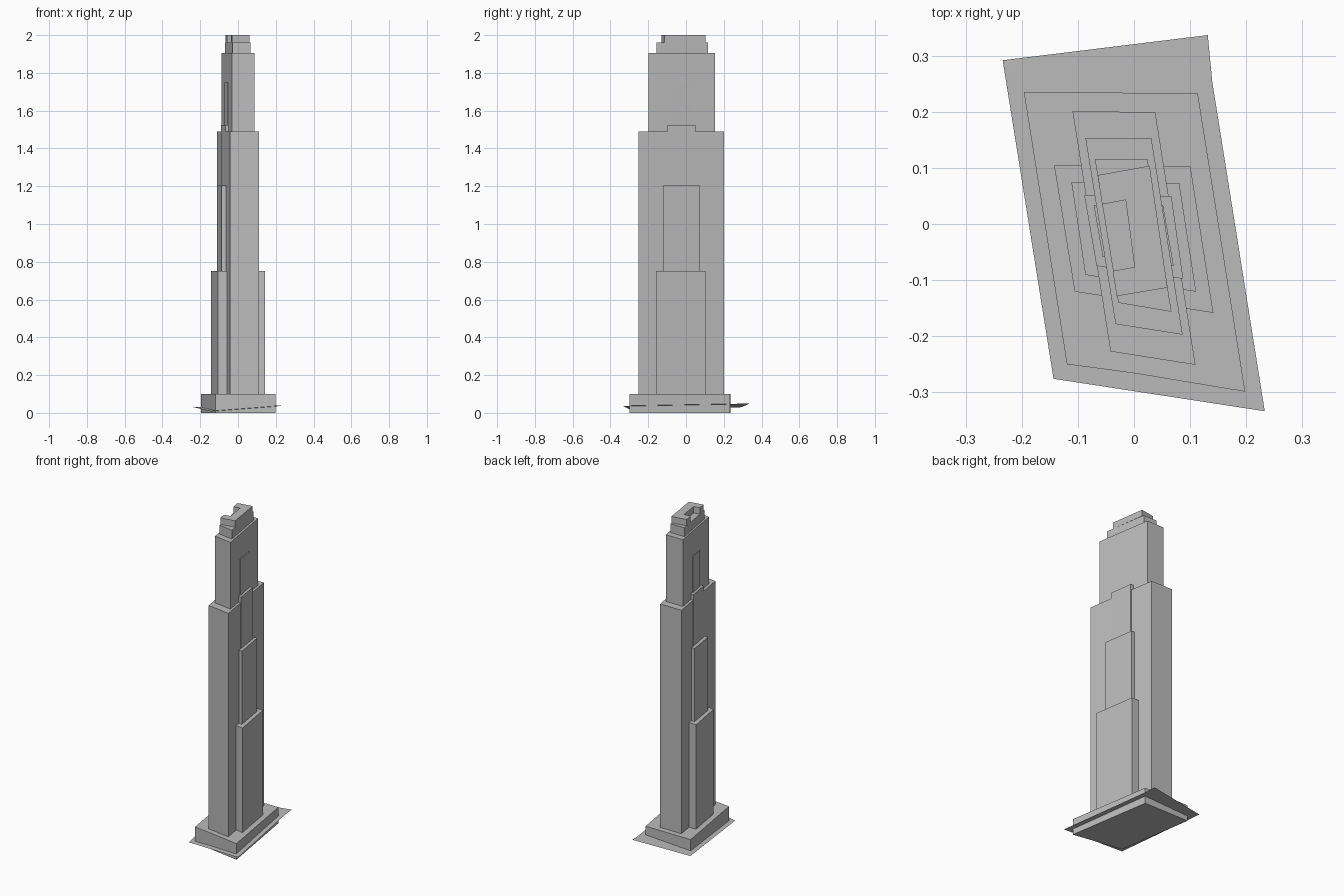
import bpy
import bmesh

cube = bpy.data.objects.get("Cube")
if cube:
    bpy.data.objects.remove(cube, do_unlink=True)

# Single stone colour
stone = bpy.data.materials.new("grey stone")
stone.use_nodes = True
grey = (0.5, 0.5, 0.5, 1)
stone.diffuse_color = grey
stone.node_tree.nodes["Principled BSDF"].inputs["Base Color"].default_value = grey


def finish(name, bm):
    mesh = bpy.data.meshes.new(name)
    bm.to_mesh(mesh)
    bm.free()
    mesh.materials.append(stone)
    obj = bpy.data.objects.new(name, mesh)
    bpy.context.scene.collection.objects.link(obj)
    return obj


def prism(name, outline, bottom, top):
    """Extrude a plan outline straight up between two heights."""
    bm = bmesh.new()
    face = bm.faces.new([bm.verts.new((x, y, bottom)) for x, y in outline])
    moved = bmesh.ops.extrude_face_region(bm, geom=[face])["geom"]
    for v in moved:
        if isinstance(v, bmesh.types.BMVert):
            v.co.z = top
    bmesh.ops.recalc_face_normals(bm, faces=bm.faces)
    return finish(name, bm)


# Sloping ground sheet
bm = bmesh.new()
corners = [(-0.235, 0.293, 0.03), (-0.144, -0.277, 0.008), (0.234, -0.335, 0.037),
           (0.14, 0.255, 0.048), (0.132, 0.338, 0.05)]
verts = [bm.verts.new(c) for c in corners]
for i in range(1, 4):
    bm.faces.new((verts[0], verts[i], verts[i + 1]))
finish("ground_sheet", bm)

# Plinth
base = 0.1
prism("plinth", [(-0.197, 0.236), (-0.12, -0.251), (0, -0.267), (0.199, -0.30), (0.114, 0.234)], 0, base)

# Stepped tower: outlines run back left, front left, front right, back right
prism("main_shaft", [(-0.11, 0.202), (-0.042, -0.228), (0.11, -0.252), (0.038, 0.20)], base, 1.49)
prism("upper_shaft", [(-0.087, 0.154), (-0.033, -0.179), (0.087, -0.198), (0.031, 0.154)], 1.49, 1.905)
prism("crown_step", [(-0.07, 0.116), (-0.028, -0.141), (0.067, -0.157), (0.024, 0.116)], 1.905, 1.96)

# Crown with a notch open to one side
prism("crown", [(-0.065, 0.0875), (-0.057, 0.035), (-0.015, 0.043), (0.001, -0.077),
                (-0.038, -0.084), (-0.031, -0.129), (0.06, -0.114), (0.028, 0.104)], 1.96, 2.0)

# Side buttresses, each running through the shaft to both sides
prism("low_buttress", [(-0.143, 0.105), (-0.106, -0.121), (0.142, -0.159), (0.101, 0.103)], base, 0.75)
prism("middle_buttress", [(-0.112, 0.075), (-0.087, -0.091), (0.111, -0.121), (0.081, 0.073)], base, 1.205)
prism("high_buttress", [(-0.089, 0.052), (-0.067, -0.075), (0.088, -0.098), (0.067, 0.05)], base, 1.525)
prism("top_buttress", [(-0.072, 0.034), (-0.056, -0.059), (0.071, -0.075), (0.052, 0.034)], 1.49, 1.75)
